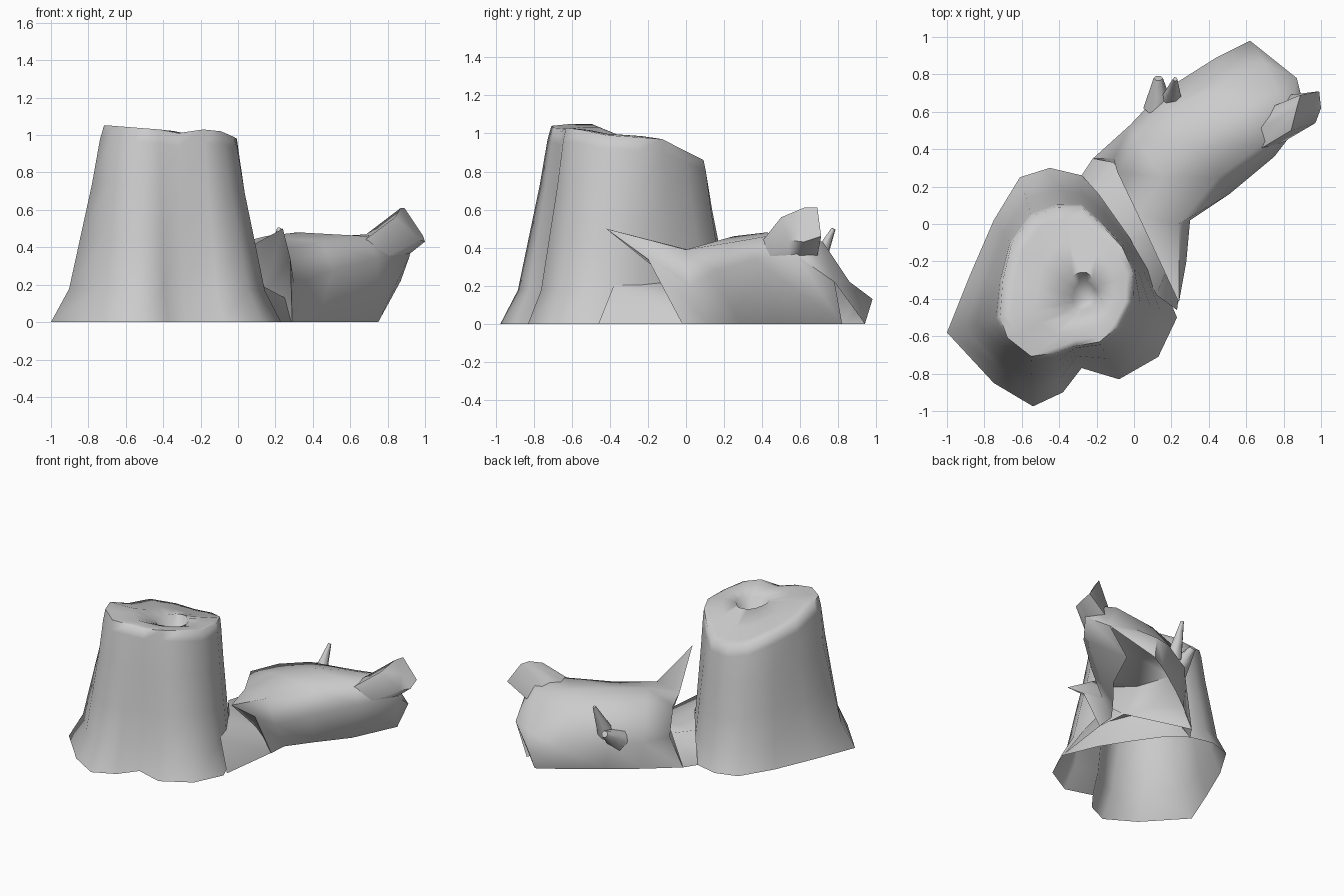
import bpy, bmesh, math
from mathutils import Vector

if "Cube" in bpy.data.objects:
    bpy.data.objects.remove(bpy.data.objects["Cube"])


def finish(bm, name, angle=60):
    """Turn a bmesh into a smooth-shaded object."""
    bmesh.ops.recalc_face_normals(bm, faces=bm.faces)
    mesh = bpy.data.meshes.new(name)
    bm.to_mesh(mesh)
    bm.free()
    ob = bpy.data.objects.new(name, mesh)
    bpy.context.collection.objects.link(ob)
    bpy.ops.object.select_all(action='DESELECT')
    ob.select_set(True)
    bpy.context.view_layer.objects.active = ob
    bpy.ops.object.shade_smooth_by_angle(angle=math.radians(angle))
    return ob


def loft(bm, rings, closed):
    """Skin a list of point rings with quads."""
    vs = [[bm.verts.new(p) for p in r] for r in rings]
    n = len(rings[0])
    for a, b in zip(vs, vs[1:]):
        for i in range(n if closed else n - 1):
            j = (i + 1) % n
            bm.faces.new((a[i], a[j], b[j], b[i]))
    return vs


def fan(bm, ring, centre, closed):
    """Cap a ring with triangles meeting at a point."""
    c = bm.verts.new(centre)
    n = len(ring)
    for i in range(n if closed else n - 1):
        bm.faces.new((ring[i], ring[(i + 1) % n], c))


def taper(name, p, q, r1, r2, sides=6):
    """Broken twig running from p to q."""
    p, q = Vector(p), Vector(q)
    rot = (q - p).to_track_quat('Z', 'Y')
    rings = []
    for t in (0, .5, 1):
        r = r1 + (r2 - r1) * t
        rings.append([p.lerp(q, t) + rot @ Vector((r * math.cos(a), r * math.sin(a), 0))
                      for a in [2 * math.pi * i / sides for i in range(sides)]])
    bm = bmesh.new()
    vs = loft(bm, rings, True)
    fan(bm, vs[-1], q, True)
    return finish(bm, name)


# Stump: flared root outline blending up into a sloping broken rim
roots = [(-1, -.58), (-.75, -.85), (-.54, -.975), (-.38, -.9), (-.28, -.77), (-.08, -.83),
         (.13, -.71), (.23, -.5), (.12, -.24), (0, -.05), (-.14, .15), (-.28, .26),
         (-.45, .3), (-.61, .25), (-.75, .02), (-.88, -.28)]
rim = [(-.73, -.5, 1.05), (-.68, -.62, 1.05), (-.55, -.72, 1.04), (-.42, -.7, 1.03),
       (-.32, -.66, 1.01), (-.18, -.64, 1.03), (-.08, -.56, 1.02), (-.01, -.42, .99),
       (0, -.25, .98), (-.06, -.12, .97), (-.17, 0, .91), (-.28, .1, .86),
       (-.42, .1, .85), (-.55, .05, .88), (-.66, -.1, .94), (-.71, -.3, .97)]
rings = []
for h, f in ((0, 0), (.17, .36), (.43, .58), (.7, .81), (.93, .97), (1, 1.05)):
    rings.append([Vector((*b, 0)).lerp(Vector((*r[:2], 0)), f) + Vector((0, 0, r[2] * h))
                  for b, r in zip(roots, rim)])
knot = Vector((-.24, -.4, 1.01))
for f in (.15, .4):
    rings.append([Vector(r).lerp(knot, f) for r in rim])
for f, z in ((.72, .98), (.82, .9)):
    rings.append([Vector((*Vector(r).lerp(knot, f).xy, z)) for r in rim])
bm = bmesh.new()
vs = loft(bm, rings, True)
fan(bm, vs[-1], (knot.x, knot.y, .88), True)
finish(bm, "stump", 75)

# Fallen log: arched sections from the split end to the far end
sections = [
    [(-.22, .35, 0), (-.11, .35, .2), (-.09, .28, .4), (.02, .05, .38),
     (.24, -.42, .5), (.28, -.2, .34), (.29, -.02, 0)],
    [(0, .53, 0), (-.02, .53, .2), (.02, .45, .42), (.15, .25, .46),
     (.24, 0, .39), (.3, .02, .2), (.3, .12, 0)],
    [(.2, .68, 0), (.14, .7, .2), (.18, .6, .42), (.32, .42, .48),
     (.45, .25, .43), (.51, .16, .28), (.42, .28, 0)],
    [(.42, .83, 0), (.44, .89, .18), (.46, .74, .38), (.55, .58, .46),
     (.68, .42, .46), (.75, .36, .34), (.6, .5, 0)],
    [(.6, .94, 0), (.62, .98, .13), (.7, .86, .22), (.76, .72, .43),
     (.84, .58, .48), (.92, .58, .36), (.75, .82, 0)]]
bm = bmesh.new()
vs = loft(bm, sections, False)
fan(bm, vs[0], (.12, .04, .13), False)
fan(bm, vs[-1], (.87, .78, .22), False)
finish(bm, "fallen_log", 70)

# Low root ridge filling the valley between stump and log
bm = bmesh.new()
loft(bm, [[(-.28, .26, 0), (-.19, .16, .2), (-.02, -.08, .22), (.12, -.38, .2), (.23, -.46, 0)],
          [(-.22, .35, 0), (-.11, .33, .22), (.12, .04, .13), (.25, -.06, .13), (.29, .0, 0)]], False)
finish(bm, "root_ridge", 80)

# Broken branch growing out of the log's side, with a slanted end
bm = bmesh.new()
vs = loft(bm, [
    [(.64, .38, .41), (.66, .5, .45), (.72, .62, .42), (.75, .68, .3), (.76, .55, .24), (.7, .38, .3)],
    [(.84, .5, .56), (.87, .62, .61), (.89, .69, .61), (.99, .71, .46), (1, .62, .43), (.97, .54, .44)]],
    True)
fan(bm, vs[-1], (.92, .62, .52), True)
finish(bm, "thick_branch", 70)

# Twigs on the back
taper("twig_upper", (.2, .66, .26), (.22, .775, .5), .06, .012)
taper("twig_lower", (.13, .62, .22), (.13, .78, .32), .08, .025)
